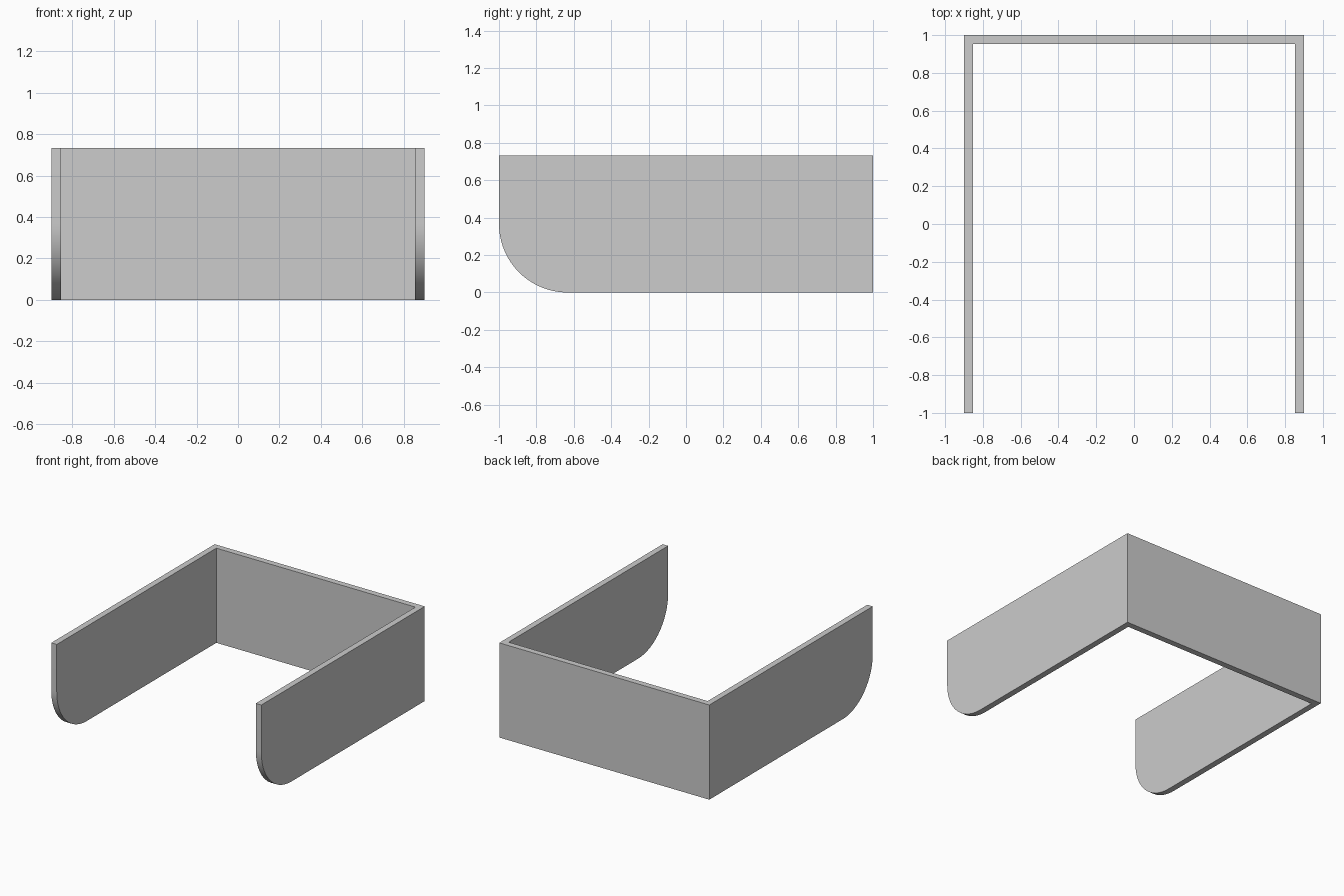
import bpy
import bmesh

cube = bpy.data.objects.get("Cube")
if cube:
    bpy.data.objects.remove(cube, do_unlink=True)

HALF_WIDTH, HALF_DEPTH, HEIGHT = 0.90, 1.0, 0.733
WALL, RADIUS = 0.047, 0.367

# Plain grey finish
grey = bpy.data.materials.new("plain grey")
grey.use_nodes = True
colour = (0.604, 0.604, 0.604, 1)
grey.diffuse_color = colour
grey.node_tree.nodes["Principled BSDF"].inputs["Base Color"].default_value = colour

# U-shaped plan, extruded upwards
inner_x, inner_y = HALF_WIDTH - WALL, HALF_DEPTH - WALL
half = [(HALF_WIDTH, HALF_DEPTH), (HALF_WIDTH, -HALF_DEPTH),
        (inner_x, -HALF_DEPTH), (inner_x, inner_y)]
plan = half + [(-x, y) for x, y in reversed(half)]
bm = bmesh.new()
base = bm.faces.new([bm.verts.new((x, y, 0)) for x, y in plan])
walls = bmesh.ops.extrude_face_region(bm, geom=[base], use_keep_orig=True)
for v in walls["geom"]:
    if isinstance(v, bmesh.types.BMVert):
        v.co.z = HEIGHT
bmesh.ops.recalc_face_normals(bm, faces=bm.faces)

# Rounded lower front corners of both side panels
corners = [e for e in bm.edges
           if all(v.co.z < 0.01 and v.co.y < 0.01 - HALF_DEPTH for v in e.verts)]
bmesh.ops.bevel(bm, geom=corners, offset=RADIUS, segments=24, profile=0.5,
                affect='EDGES')

mesh = bpy.data.meshes.new("three_sided_panel")
bm.to_mesh(mesh)
bm.free()
mesh.materials.append(grey)
panel = bpy.data.objects.new("three_sided_panel", mesh)
bpy.context.collection.objects.link(panel)

# Smooth the curved corners while keeping the panel edges sharp
bpy.ops.object.select_all(action='DESELECT')
panel.select_set(True)
bpy.context.view_layer.objects.active = panel
bpy.ops.object.shade_smooth_by_angle(angle=0.52)
